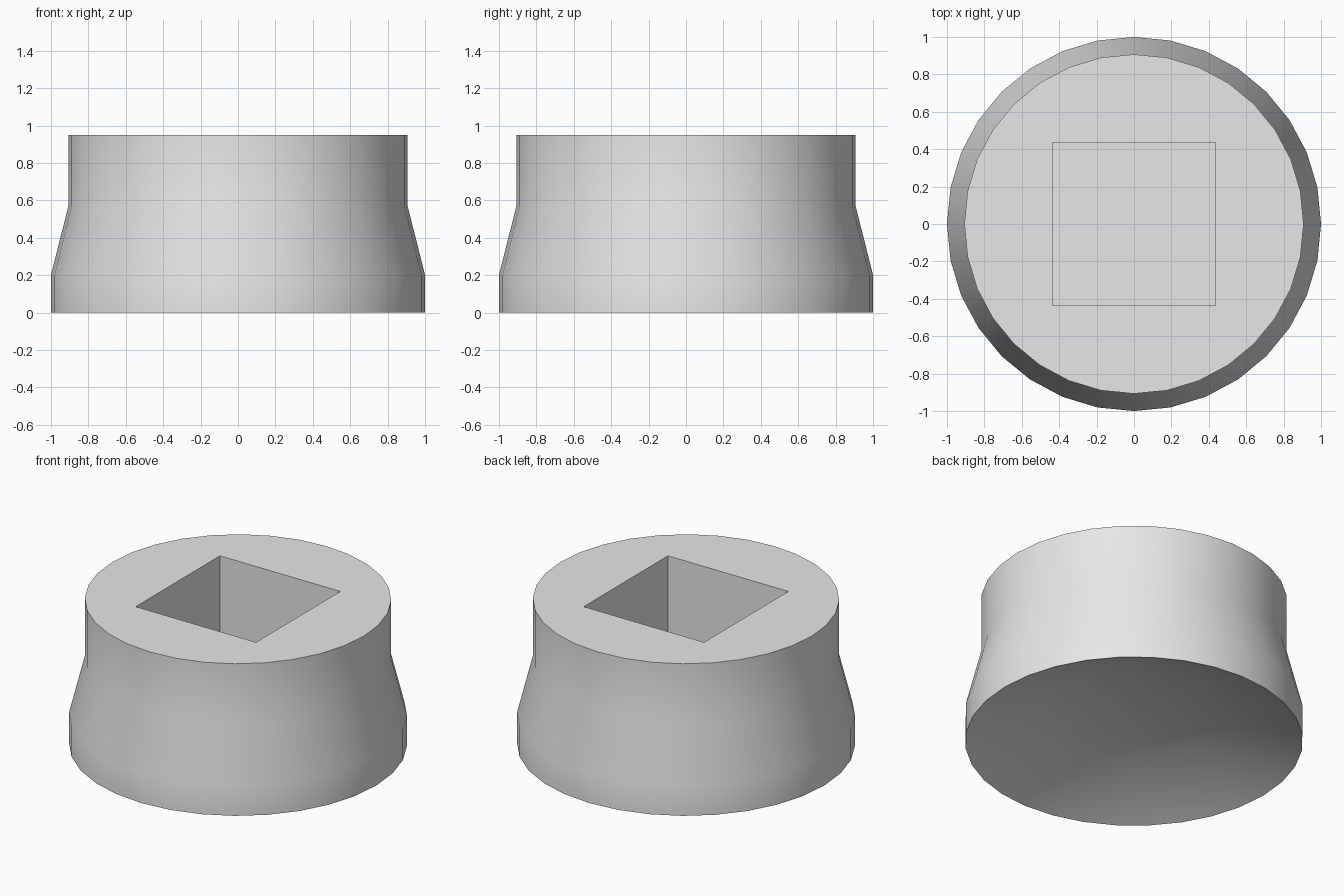
import bpy, bmesh, math

cube = bpy.data.objects.get("Cube")
if cube:
    bpy.data.objects.remove(cube, do_unlink=True)

SIDES = 32

grey = bpy.data.materials.new("plain grey")
grey.use_nodes = True
colour = (0.8, 0.8, 0.8, 1.0)
grey.diffuse_color = colour
grey.node_tree.nodes["Principled BSDF"].inputs["Base Color"].default_value = colour


def lathe(name, profile):
    """Closed solid of revolution with flat caps at both profile ends."""
    bm = bmesh.new()
    rings = []
    for r, z in profile:
        rings.append([bm.verts.new((r * math.cos(i * math.tau / SIDES),
                                    r * math.sin(i * math.tau / SIDES), z))
                      for i in range(SIDES)])
    for a, b in zip(rings, rings[1:]):
        for i in range(SIDES):
            j = (i + 1) % SIDES
            bm.faces.new((a[i], a[j], b[j], b[i]))
    bm.faces.new(rings[0])
    bm.faces.new(rings[-1])
    bmesh.ops.recalc_face_normals(bm, faces=bm.faces)
    mesh = bpy.data.meshes.new(name)
    bm.to_mesh(mesh)
    bm.free()
    ob = bpy.data.objects.new(name, mesh)
    bpy.context.collection.objects.link(ob)
    mesh.materials.append(grey)
    return ob


# Round body: dished underside, wide foot, sloped shoulder, narrower neck
body = lathe("socket_body", [(0.53, 0.19), (1, 0), (1, 0.2),
                             (0.907, 0.57), (0.907, 0.95)])

# Square drive recess cut down from the top
floor, top = 0.38, 1.2
bpy.ops.mesh.primitive_cube_add(size=1, location=(0, 0, (floor + top) / 2))
cutter = bpy.context.object
cutter.name = "square_recess_cutter"
cutter.scale = (0.87, 0.87, top - floor)
cutter.hide_render = True
cutter.data.materials.append(grey)
bpy.context.view_layer.update()

cut = body.modifiers.new("square recess", "BOOLEAN")
cut.operation = "DIFFERENCE"
cut.solver = "EXACT"
cut.object = cutter

bpy.ops.object.select_all(action="DESELECT")
body.select_set(True)
bpy.context.view_layer.objects.active = body
bpy.ops.object.modifier_apply(modifier=cut.name)
bpy.data.objects.remove(cutter, do_unlink=True)

# Soft round sides with crisp rims
bpy.ops.object.shade_smooth_by_angle(angle=math.radians(30))
